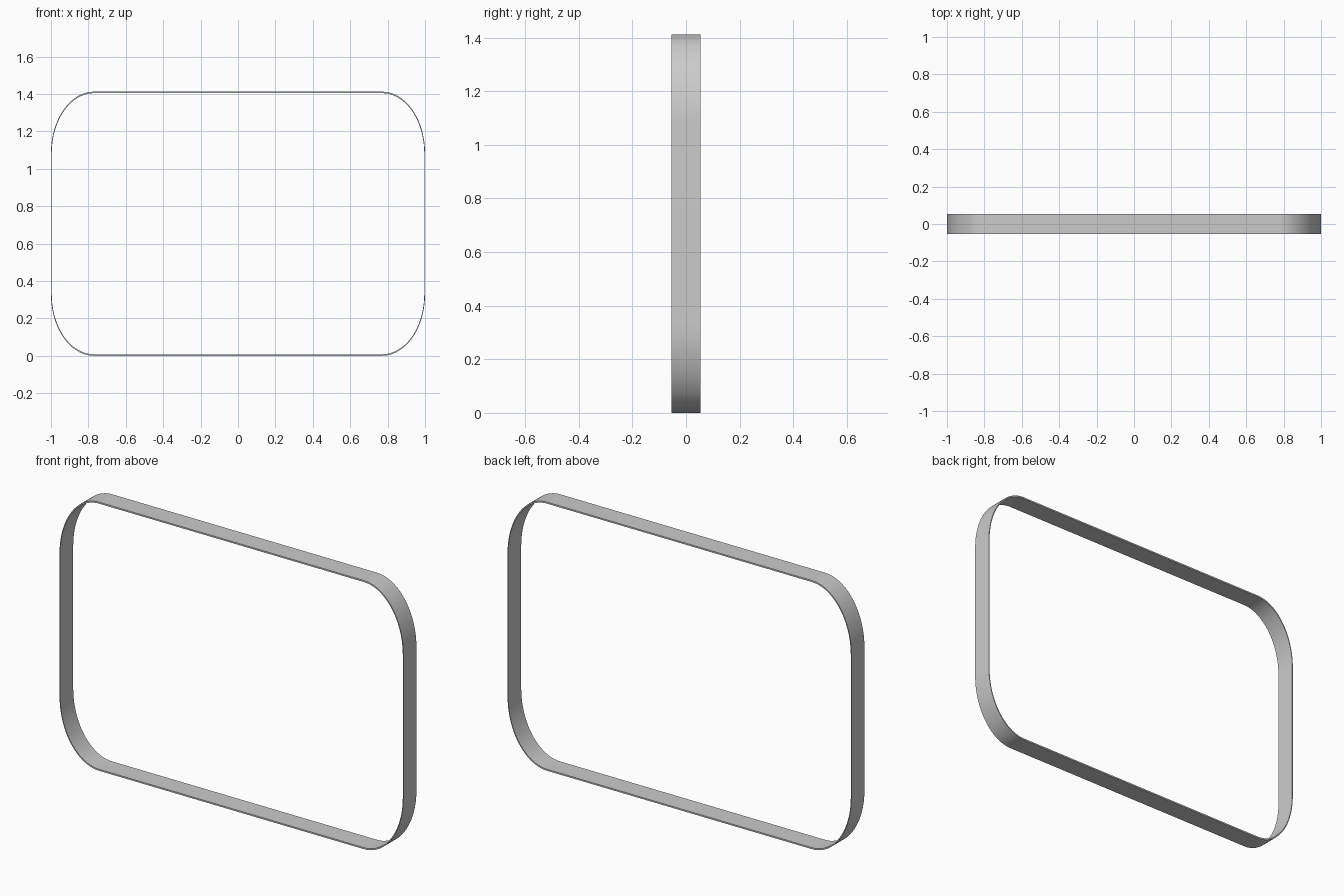
import bpy, bmesh, math

if "Cube" in bpy.data.objects:
    bpy.data.objects.remove(bpy.data.objects["Cube"])

W, H, D = 1.0, 1.412, 0.054      # half width, height, half depth
RX, RZ = 0.23, 0.33              # elliptical corner radii
TX, TZ = 0.004, 0.008            # band thickness at the sides / top and bottom
SEG = 24


def outline(tx, tz):
    """Rounded rectangle, inset by tx and tz, counter-clockwise in x/z."""
    pts = []
    for k, (sx, sz) in enumerate([(1, 1), (-1, 1), (-1, -1), (1, -1)]):
        cx, cz = sx * (W - RX), H / 2 + sz * (H / 2 - RZ)
        for i in range(SEG + 1):
            a = math.pi / 2 * (k + i / SEG)
            pts.append((cx + (RX - tx) * math.cos(a), cz + (RZ - tz) * math.sin(a)))
    return pts


# Thin rounded band: four rings joined into a closed loop section
bm = bmesh.new()
outer, inner = outline(0, 0), outline(TX, TZ)
rings = [[bm.verts.new((x, y, z)) for x, z in pts]
         for pts, y in [(outer, -D), (outer, D), (inner, D), (inner, -D)]]
n = len(outer)
for r in range(4):
    a, b = rings[r], rings[(r + 1) % 4]
    for i in range(n):
        j = (i + 1) % n
        bm.faces.new((a[i], a[j], b[j], b[i]))
bmesh.ops.recalc_face_normals(bm, faces=bm.faces)

mesh = bpy.data.meshes.new("frame_band")
bm.to_mesh(mesh)
bm.free()
band = bpy.data.objects.new("frame_band", mesh)
bpy.context.collection.objects.link(band)
bpy.context.view_layer.objects.active = band
band.select_set(True)
bpy.ops.object.shade_smooth_by_angle(angle=math.radians(30))
